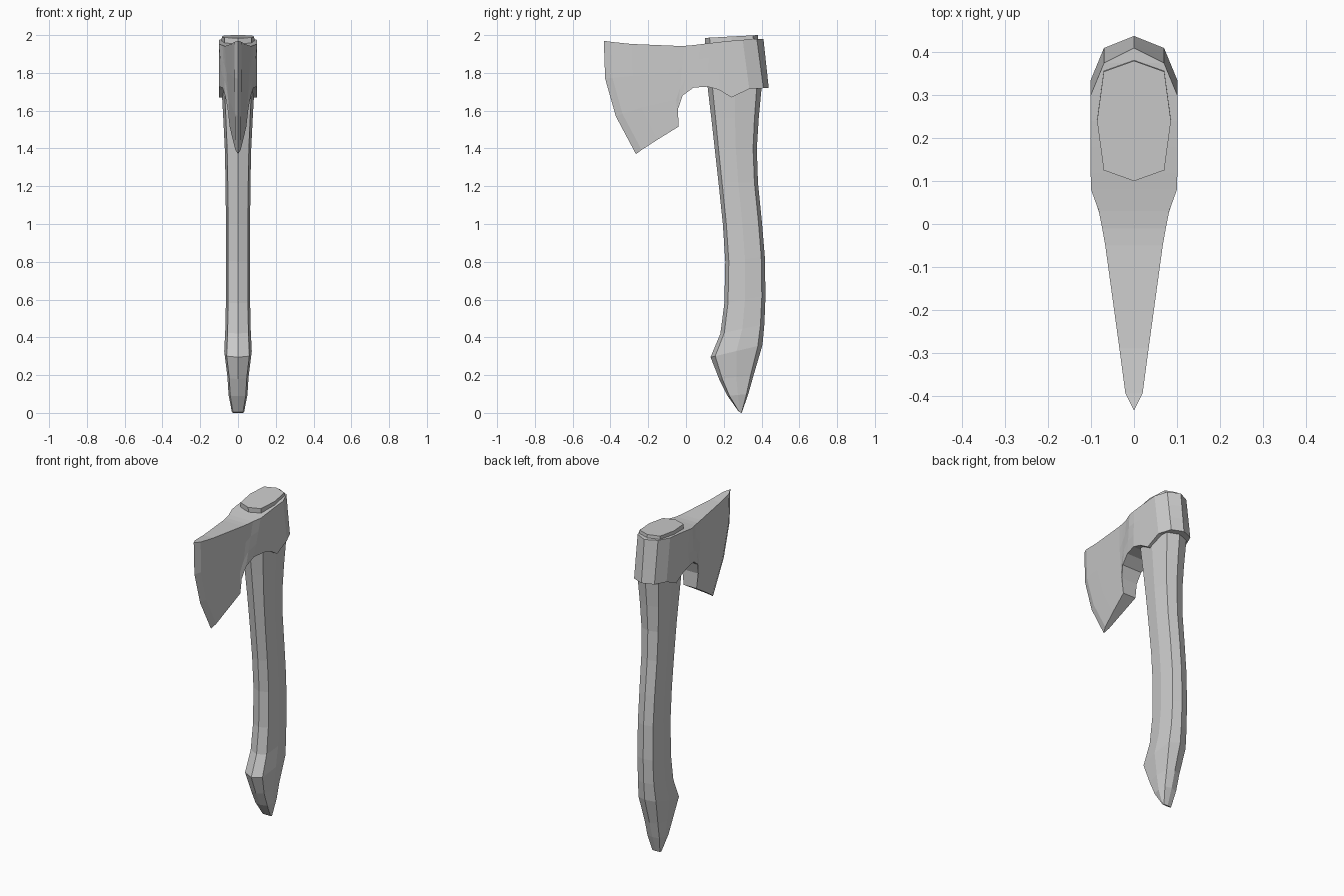
import bpy, bmesh
from mathutils import Vector


def finish(bm, name):
    bmesh.ops.remove_doubles(bm, verts=bm.verts, dist=0.0005)
    bmesh.ops.recalc_face_normals(bm, faces=bm.faces)
    me = bpy.data.meshes.new(name)
    bm.to_mesh(me)
    bm.free()
    ob = bpy.data.objects.new(name, me)
    bpy.context.collection.objects.link(ob)
    return ob


# Handle: eight-sided rings (front y, front z, back y, back z, half width)
rings = [
    (0.280, 0.005, 0.295, 0.000, 0.032),
    (0.220, 0.09, 0.330, 0.10, 0.050),
    (0.175, 0.18, 0.358, 0.20, 0.056),
    (0.130, 0.295, 0.405, 0.36, 0.073),
    (0.182, 0.42, 0.415, 0.47, 0.067),
    (0.203, 0.58, 0.421, 0.62, 0.064),
    (0.208, 0.80, 0.417, 0.83, 0.064),
    (0.195, 1.00, 0.402, 1.01, 0.064),
    (0.172, 1.22, 0.381, 1.22, 0.066),
    (0.152, 1.40, 0.375, 1.40, 0.070),
    (0.134, 1.56, 0.385, 1.56, 0.078),
    (0.115, 1.72, 0.400, 1.72, 0.087),
    (0.100, 1.985, 0.380, 2.00, 0.086),
]
section = [(0, 0), (.82, .09), (1, .5), (.82, .91), (0, 1), (-.82, .91), (-1, .5), (-.82, .09)]
bm = bmesh.new()
loops = []
for yf, zf, yb, zb, w in rings:
    loops.append([bm.verts.new((sx * w, yf + (yb - yf) * t, zf + (zb - zf) * t)) for sx, t in section])
for a, b in zip(loops, loops[1:]):
    for i in range(8):
        j = (i + 1) % 8
        bm.faces.new((a[i], a[j], b[j], b[i]))
bm.faces.new(loops[0])
bm.faces.new(loops[-1])
finish(bm, "handle")

# Axe head: columns from cutting edge to poll
# (top y, z, half width), (bottom y, z, half width), forward bulge
columns = [
    ((-0.435, 1.970, 0), (-0.265, 1.370, 0), 0.056),
    ((-0.395, 1.964, .020), (-0.235, 1.392, .014), 0.054),
    ((-0.290, 1.953, .034), (-0.150, 1.447, .028), 0.045),
    ((-0.050, 1.943, .067), (-0.040, 1.515, .044), 0.01),
    ((-0.010, 1.943, .074), (-0.042, 1.610, .055), 0),
    ((0.030, 1.946, .082), (-0.018, 1.680, .068), 0),
    ((0.080, 1.952, .100), (0.040, 1.722, .082), 0),
    ((0.120, 1.957, .101), (0.115, 1.727, .100), 0),
    ((0.180, 1.964, .101), (0.175, 1.710, .101), 0),
    ((0.240, 1.970, .101), (0.240, 1.670, .101), 0),
    ((0.300, 1.975, .101), (0.335, 1.715, .101), 0),
    ((0.375, 1.980, .070), (0.410, 1.719, .070), 0),
    ((0.410, 1.980, 0), (0.438, 1.720, 0), 0),
]
ROWS = 3
bm = bmesh.new()
sides = {}
for s in (1, -1):
    sides[s] = []
    for top, bot, bulge in columns:
        col = []
        for r in range(ROWS + 1):
            t = r / ROWS
            y, z, w = Vector(top).lerp(Vector(bot), t)
            col.append(bm.verts.new((s * w, y - bulge * 4 * t * (1 - t), z)))
        sides[s].append(col)
    for a, b in zip(sides[s], sides[s][1:]):
        for r in range(ROWS):
            bm.faces.new((a[r], b[r], b[r + 1], a[r + 1]))
# Close the top and underside between the two cheeks
for r in (0, ROWS):
    for i in range(len(columns) - 1):
        bm.faces.new((sides[1][i][r], sides[1][i + 1][r], sides[-1][i + 1][r], sides[-1][i][r]))
finish(bm, "axe_head")
